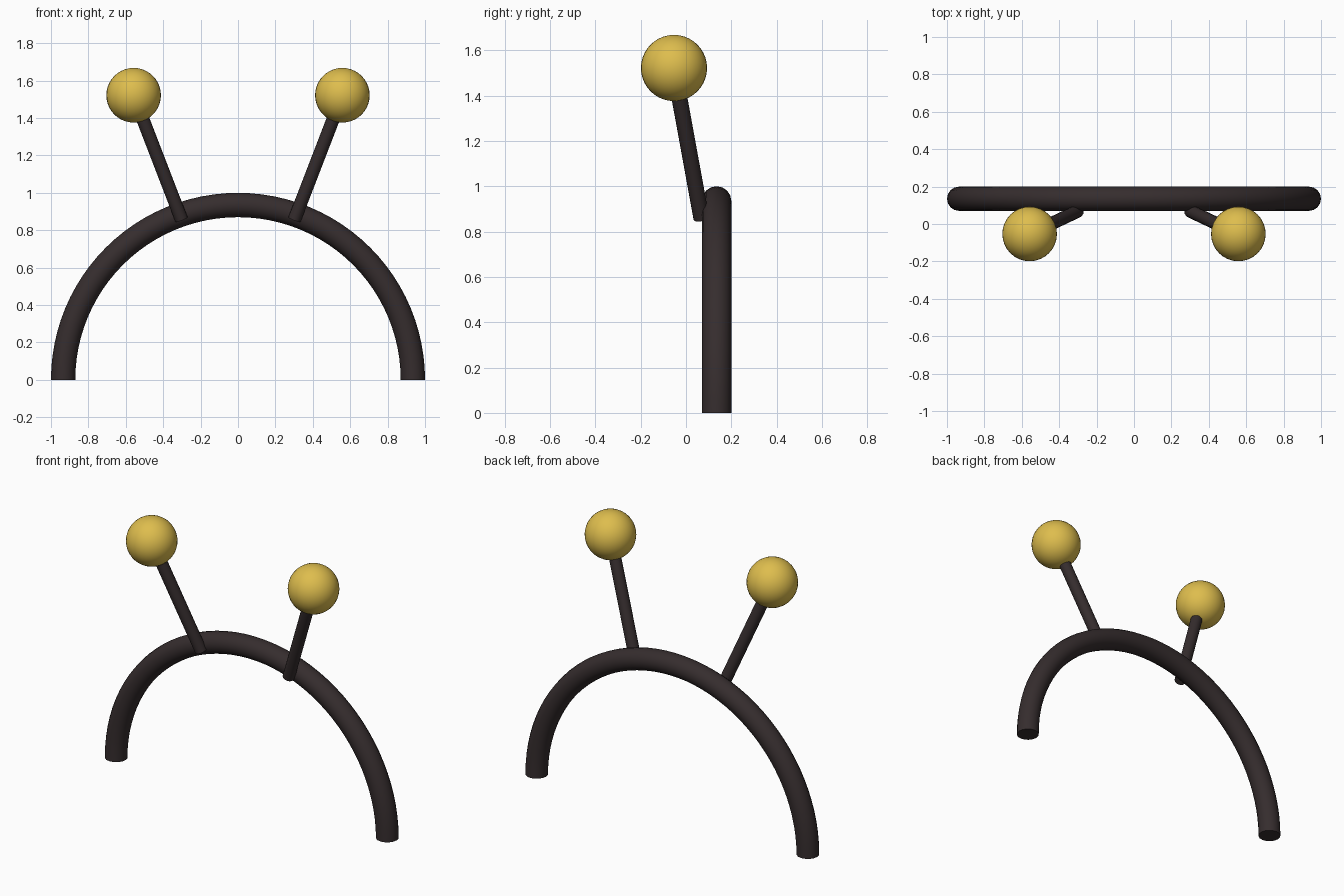
import bpy
import bmesh
from math import pi
from mathutils import Matrix, Vector

cube = bpy.data.objects.get("Cube")
if cube:
    bpy.data.objects.remove(cube, do_unlink=True)


def make_material(name, rgb):
    mat = bpy.data.materials.new(name)
    mat.use_nodes = True
    mat.diffuse_color = (*rgb, 1)
    mat.node_tree.nodes["Principled BSDF"].inputs["Base Color"].default_value = (*rgb, 1)
    return mat


dark_brown = make_material("dark brown", (0.036, 0.026, 0.027))
gold = make_material("gold", (0.73, 0.51, 0.075))


def finish(bm, name, mat):
    bmesh.ops.recalc_face_normals(bm, faces=bm.faces)
    mesh = bpy.data.meshes.new(name)
    bm.to_mesh(mesh)
    bm.free()
    mesh.materials.append(mat)
    obj = bpy.data.objects.new(name, mesh)
    bpy.context.collection.objects.link(obj)
    bpy.ops.object.select_all(action="DESELECT")
    bpy.context.view_layer.objects.active = obj
    obj.select_set(True)
    bpy.ops.object.shade_smooth_by_angle(angle=pi / 4)
    return obj


# Headband: a round section swept through a half circle, with flat closed ends
BAND_Y = 0.135
TUBE = 0.065
bm = bmesh.new()
bmesh.ops.create_circle(bm, segments=16, radius=TUBE,
                        matrix=Matrix.Translation((1 - TUBE, BAND_Y, 0)))
bmesh.ops.spin(bm, geom=bm.verts[:] + bm.edges[:], cent=(0, BAND_Y, 0),
               axis=(0, -1, 0), angle=pi, steps=48)
bmesh.ops.holes_fill(bm, edges=[e for e in bm.edges if e.is_boundary])
finish(bm, "headband", dark_brown)

# Antennae: a leaning stalk set on the band's front, with a ball on its tip
for side, sign in (("left", 1), ("right", -1)):
    foot = Vector((sign * 0.302, 0.068, 0.858))
    tip = Vector((sign * 0.558, -0.053, 1.522))
    lean = tip - foot

    bm = bmesh.new()
    turn = lean.to_track_quat("Z", "Y").to_matrix().to_4x4()
    bmesh.ops.create_cone(bm, cap_ends=True, segments=16, radius1=0.035,
                          radius2=0.035, depth=lean.length,
                          matrix=Matrix.Translation((foot + tip) / 2) @ turn)
    finish(bm, side + "_stalk", dark_brown)

    bm = bmesh.new()
    bmesh.ops.create_uvsphere(bm, u_segments=32, v_segments=20, radius=0.146,
                              matrix=Matrix.Translation(tip))
    finish(bm, side + "_ball", gold)
